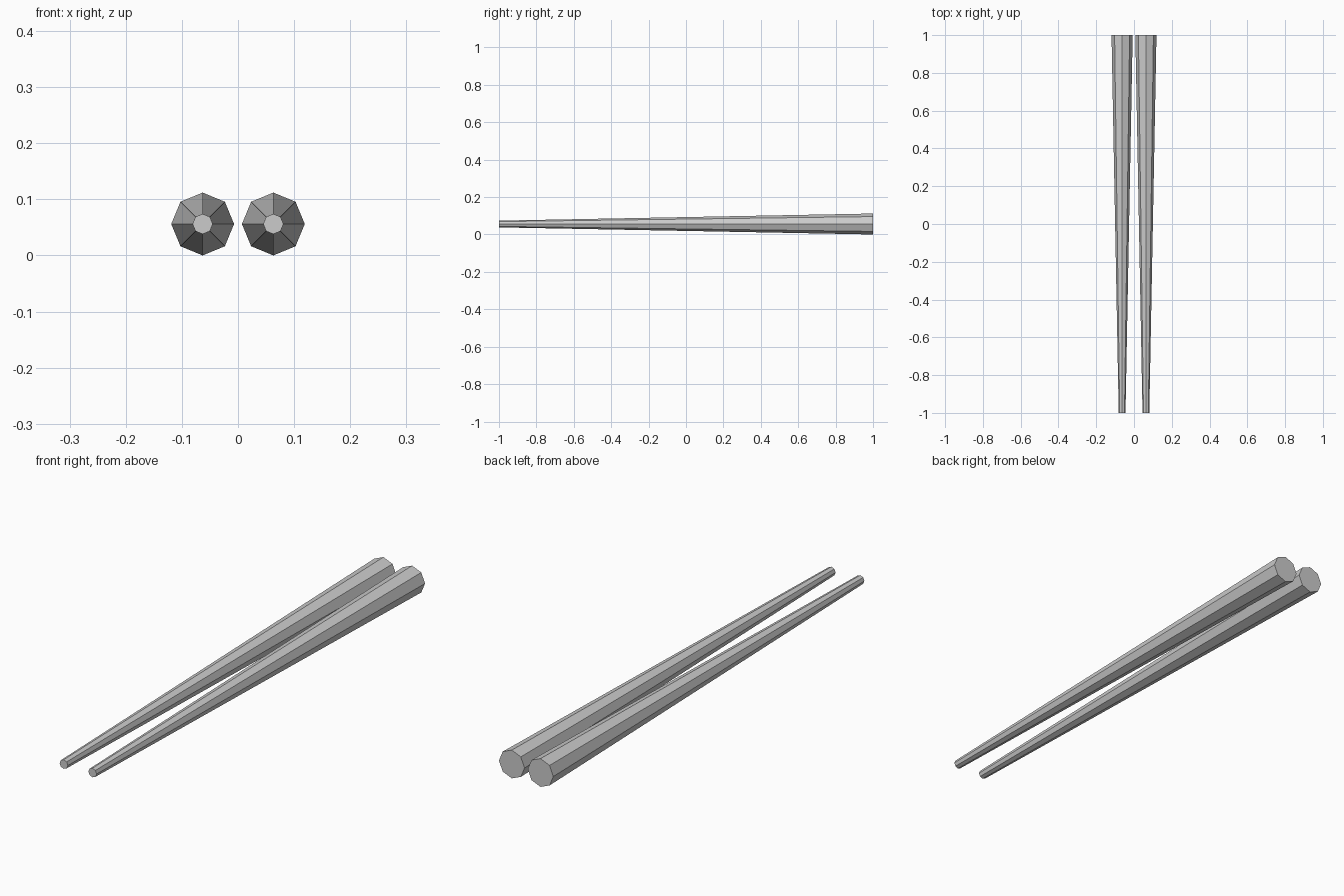
import bpy
import math

cube = bpy.data.objects.get("Cube")
if cube:
    bpy.data.objects.remove(cube, do_unlink=True)

BUTT_RADIUS = 0.056
TIP_RADIUS = 0.018
SPACING = 0.063
LENGTH = 2.0

# Plain grey finish
grey = bpy.data.materials.new("plain_grey")
grey.use_nodes = True
colour = (0.6, 0.6, 0.6, 1.0)
grey.diffuse_color = colour
grey.node_tree.nodes["Principled BSDF"].inputs["Base Color"].default_value = colour


def add_chopstick(name, x):
    """Eight-sided tapered stick, thin tip to the front."""
    bpy.ops.mesh.primitive_cone_add(
        vertices=8, radius1=TIP_RADIUS, radius2=BUTT_RADIUS, depth=LENGTH,
        end_fill_type='NGON', location=(x, 0, BUTT_RADIUS),
        rotation=(-math.pi / 2, 0, 0))
    stick = bpy.context.object
    stick.name = name
    stick.data.name = name
    stick.data.materials.append(grey)
    bpy.ops.object.shade_flat()


# Matching pair
add_chopstick("left_chopstick", SPACING)
add_chopstick("right_chopstick", -SPACING)
